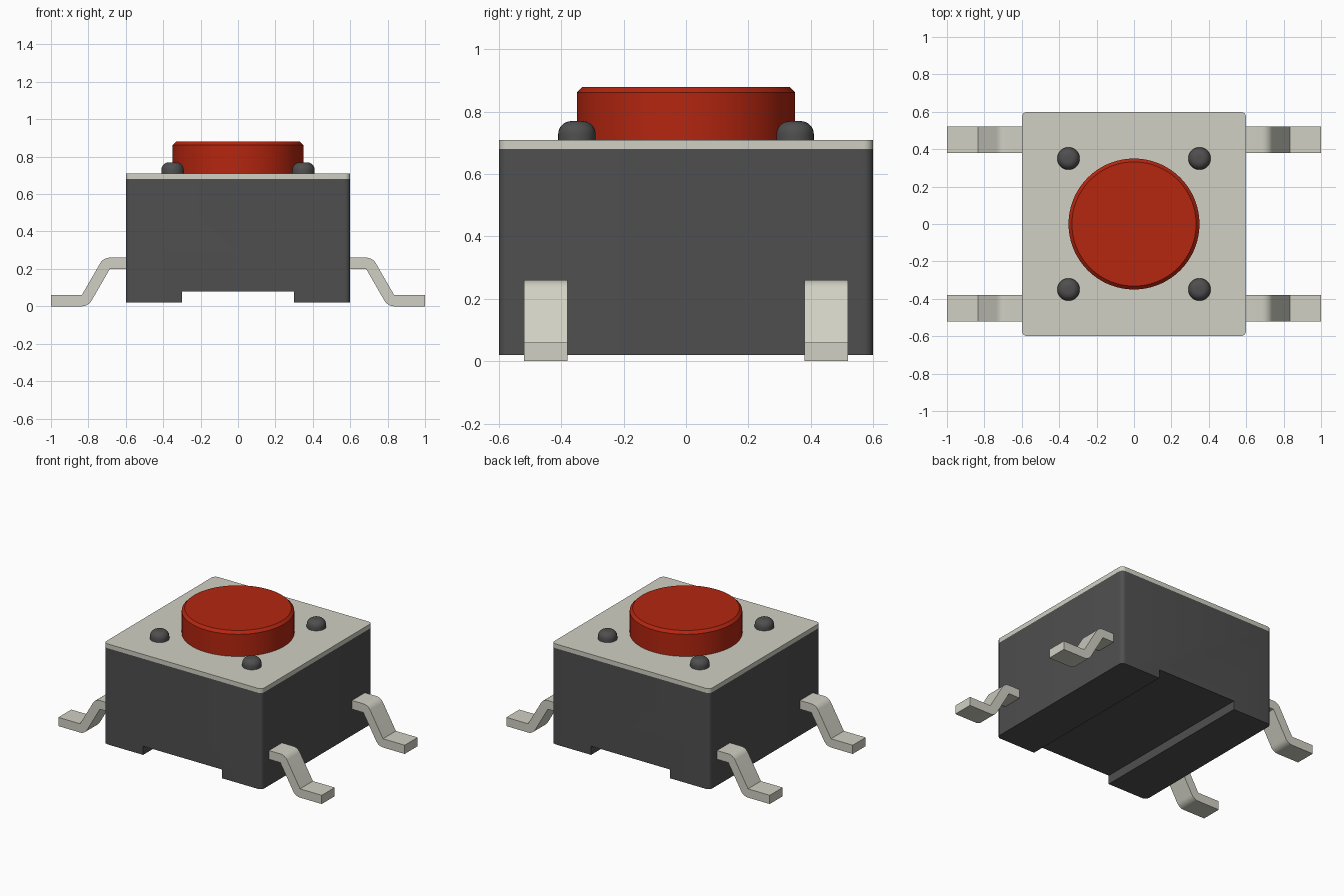
import bpy, bmesh
from math import sin, cos, pi, radians

cube = bpy.data.objects.get("Cube")
if cube:
    bpy.data.objects.remove(cube, do_unlink=True)


def material(name, rgb):
    m = bpy.data.materials.new(name)
    m.use_nodes = True
    m.diffuse_color = (*rgb, 1)
    bsdf = next(n for n in m.node_tree.nodes if n.type == 'BSDF_PRINCIPLED')
    bsdf.inputs["Base Color"].default_value = (*rgb, 1)
    return m


METAL = material("pale metal", (0.63, 0.63, 0.55))
BLACK = material("dark plastic", (0.078, 0.078, 0.078))
RED = material("red plastic", (0.46, 0.019, 0.005))


def finish(name, bm, mat):
    bmesh.ops.recalc_face_normals(bm, faces=bm.faces)
    mesh = bpy.data.meshes.new(name)
    bm.to_mesh(mesh)
    bm.free()
    mesh.materials.append(mat)
    ob = bpy.data.objects.new(name, mesh)
    bpy.context.collection.objects.link(ob)
    bpy.ops.object.select_all(action='DESELECT')
    ob.select_set(True)
    bpy.context.view_layer.objects.active = ob
    bpy.ops.object.shade_smooth_by_angle(angle=radians(30))
    return ob


def prism(name, profile, y0, y1, mat, corner=0):
    """Extrude an xz profile along y, optionally rounding the outer vertical edges."""
    bm = bmesh.new()
    face = bm.faces.new([bm.verts.new((x, y0, z)) for x, z in profile])
    out = bmesh.ops.extrude_face_region(bm, geom=[face])["geom"]
    moved = [v for v in out if isinstance(v, bmesh.types.BMVert)]
    bmesh.ops.translate(bm, verts=moved, vec=(0, y1 - y0, 0))
    if corner:
        side = max(x for x, z in profile)
        edges = [e for e in bm.edges
                 if all(abs(abs(v.co.x) - side) < 1e-4 for v in e.verts)
                 and abs(e.verts[0].co.z - e.verts[1].co.z) > 1e-4]
        bmesh.ops.bevel(bm, geom=edges, offset=corner, segments=6,
                        profile=0.5, affect='EDGES')
    return finish(name, bm, mat)


def lathe(name, profile, centre, mat, steps=64):
    """Stack rings of (radius, height) and cap both ends."""
    bm = bmesh.new()
    rings = [[bm.verts.new((centre[0] + r * cos(2 * pi * i / steps),
                            centre[1] + r * sin(2 * pi * i / steps), z))
              for i in range(steps)] for r, z in profile]
    for a, b in zip(rings, rings[1:]):
        for i in range(steps):
            j = (i + 1) % steps
            bm.faces.new((a[i], a[j], b[j], b[i]))
    bm.faces.new(rings[0])
    bm.faces.new(rings[-1])
    return finish(name, bm, mat)


def arc(cx, cz, r, start, end, steps=8):
    angles = [radians(start + (end - start) * i / steps) for i in range(steps + 1)]
    return [(cx + r * cos(a), cz + r * sin(a)) for a in angles]


# Housing with a channel running under it
prism("housing", [(-0.6, 0.02), (-0.3, 0.02), (-0.3, 0.08), (0.3, 0.08),
                  (0.3, 0.02), (0.6, 0.02), (0.6, 0.68), (-0.6, 0.68)],
      -0.6, 0.6, BLACK, corner=0.03)

# Metal cover plate
prism("cover_plate", [(-0.6, 0.68), (0.6, 0.68), (0.6, 0.71), (-0.6, 0.71)],
      -0.6, 0.6, METAL, corner=0.03)

# Push button with chamfered rim
lathe("button", [(0.35, 0.7), (0.35, 0.862), (0.332, 0.88)], (0, 0), RED, steps=96)

# Four domed rivets and four bent legs
rivet = [(0.06, 0.7)] + arc(0.018, 0.728, 0.042, 0, 90)
leg = ([(0.59, 0.2), (0.59, 0.26)] + arc(0.685, 0.2, 0.06, 90, 30)
       + [(0.835, 0.06), (1, 0.06), (1, 0)]
       + arc(0.835, 0.06, 0.06, 270, 210) + [(0.685, 0.2)])
for sx, side in ((1, "left"), (-1, "right")):
    for sy, end in ((-1, "front"), (1, "back")):
        lathe(f"rivet_{end}_{side}", rivet, (sx * 0.35, sy * 0.35), BLACK, steps=32)
        prism(f"leg_{end}_{side}", [(sx * x, z) for x, z in leg],
              sy * 0.38, sy * 0.52, METAL)
